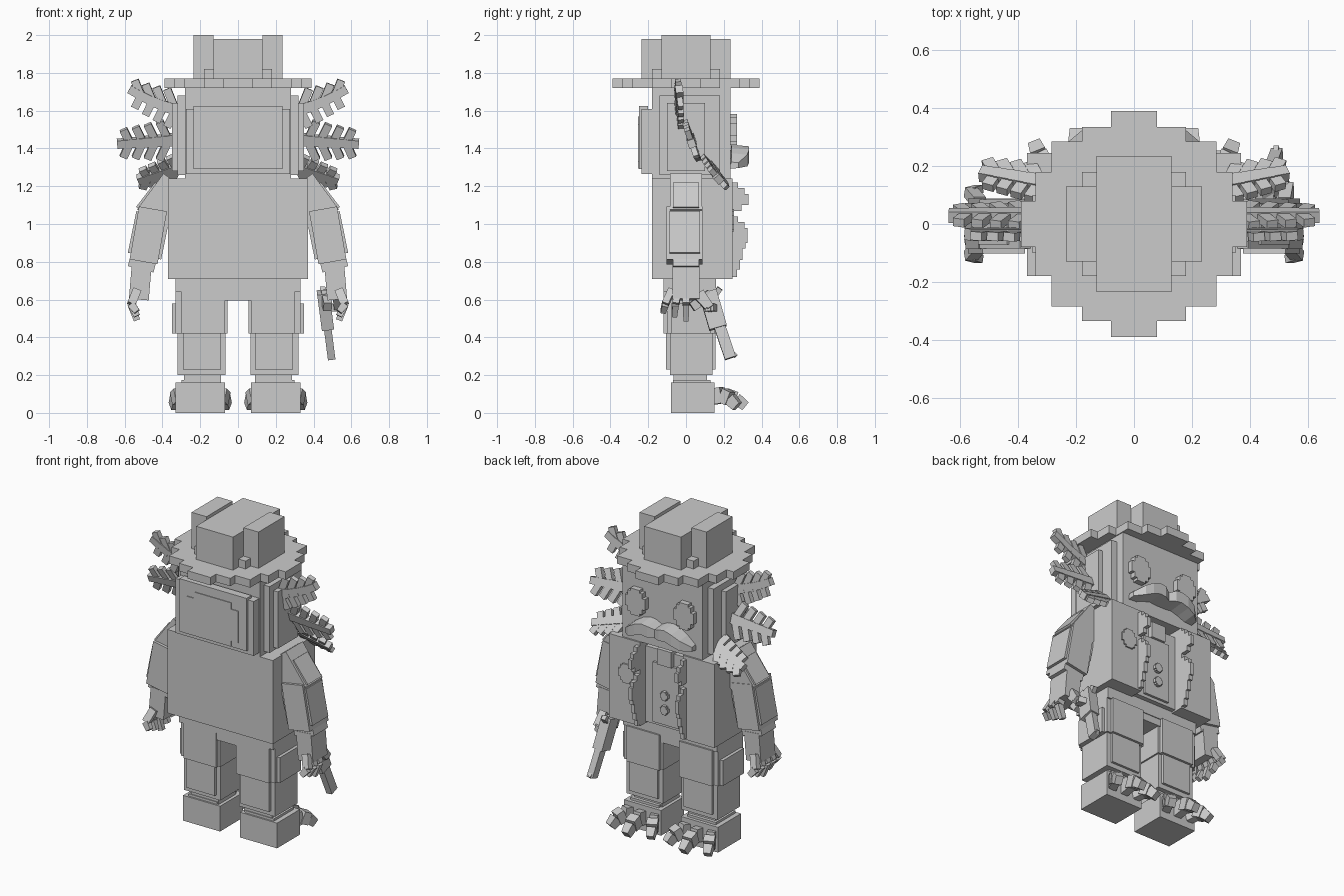
import bpy, bmesh
from mathutils import Vector, Matrix

cube = bpy.data.objects.get("Cube")
if cube:
    bpy.data.objects.remove(cube, do_unlink=True)

grey = bpy.data.materials.new("plain grey")
grey.use_nodes = True
COLOUR = (0.6, 0.6, 0.6, 1)
grey.diffuse_color = COLOUR
grey.node_tree.nodes["Principled BSDF"].inputs["Base Color"].default_value = COLOUR


class Part:
    """Collects blocks into one flat-shaded object."""
    def __init__(self, name):
        self.name, self.bm = name, bmesh.new()

    def box(self, x, y, z, side=1):
        size = [b - a for a, b in (x, y, z)]
        mid = Vector((side * sum(x) / 2, sum(y) / 2, sum(z) / 2))
        bmesh.ops.create_cube(self.bm, size=1, matrix=Matrix.Translation(mid) @ Matrix.Diagonal((*size, 1)))

    def beam(self, a, b, width, thick, up=(0, 1, 0), taper=1):
        """Block from a to b; thick is measured along up, width across it."""
        a, b = Vector(a), Vector(b)
        d = (b - a).normalized()
        w = d.cross(Vector(up)).normalized()
        u = w.cross(d)
        rot = Matrix((w, u, d)).transposed().to_4x4()
        m = Matrix.Translation((a + b) / 2) @ rot @ Matrix.Diagonal((width, thick, (b - a).length, 1))
        verts = bmesh.ops.create_cube(self.bm, size=1, matrix=m)["verts"]
        for v in verts:
            if (v.co - (a + b) / 2).dot(d) > 0:
                v.co = b + (v.co - b) * taper

    def disc(self, x, z, y, rx, rz, side=1):
        """Stepped round plate facing +y."""
        for fx, fz in ((.45, 1), (.72, .8), (1, .42)):
            self.box((x - rx * fx, x + rx * fx), y, (z - rz * fz, z + rz * fz), side)

    def done(self):
        bmesh.ops.recalc_face_normals(self.bm, faces=self.bm.faces)
        mesh = bpy.data.meshes.new(self.name)
        self.bm.to_mesh(mesh)
        self.bm.free()
        mesh.materials.append(grey)
        bpy.context.scene.collection.objects.link(bpy.data.objects.new(self.name, mesh))


def sym(r):
    return (-r, r)


SIDES = ((-1, "right"), (1, "left"))

# Hat: stepped round brim and a cross-shaped crown with raised sides
p = Part("hat_brim")
for hx, hy in ((.08, .39), (.18, .335), (.285, .285), (.34, .18), (.39, .08)):
    p.box(sym(hx), sym(hy), (1.72, 1.77))
p.done()
p = Part("hat_crown")
p.box(sym(.13), sym(.235), (1.77, 1.98))
p.box(sym(.18), sym(.18), (1.77, 1.82))
for s, side in SIDES:
    p.box((.13, .235), sym(.13), (1.77, 2.0), s)
p.done()

# Head with layered cheeks and a stepped back
p = Part("head")
p.box(sym(.28), (-.18, .235), (1.24, 1.72))
p.box(sym(.32), (-.14, .18), (1.26, 1.68))
p.box(sym(.35), (-.1, .1), (1.28, 1.64))
p.box(sym(.275), (-.235, -.1), (1.265, 1.61))
p.box(sym(.235), (-.25, -.2), (1.29, 1.625))
p.box(sym(.18), (-.255, -.2), (1.33, 1.53))
p.box(sym(.13), (-.255, -.2), (1.295, 1.57))
p.done()

# Eyes, and one badge on the jacket
for s, side in SIDES:
    p = Part(side + "_eye")
    p.disc(.17, 1.5, (.22, .27), .07, .083, s)
    p.done()
p = Part("badge")
p.disc(.245, 1.02, (.24, .254), .055, .06)
p.done()

# Moustache: full lobes rising beside the middle and drooping to blunt tips
p = Part("moustache")
STATIONS = ((0, 1.36, .035), (.04, 1.37, .045), (.08, 1.375, .045), (.13, 1.36, .045), (.18, 1.335, .04), (.235, 1.31, .018))
rings = []
for x, z, h in [(-a, b, c) for a, b, c in STATIONS[:0:-1]] + list(STATIONS):
    front = .24 + h * 2.1
    rings.append([p.bm.verts.new(c) for c in (
        (x, .23, z - h), (x, front, z - h * .75), (x, front, z + h * .8), (x, .24, z + h))])
for r, q in zip(rings, rings[1:]):
    for i in range(4):
        j = (i + 1) % 4
        p.bm.faces.new((r[i], r[j], q[j], q[i]))
p.bm.faces.new(rings[0])
p.bm.faces.new(rings[-1])
p.done()


# Feathery gills, three on each side
def gill(name, s, root, tip, up, bend, length, count=5):
    p = Part(name)
    root, tip, up = (Vector((s * v[0], v[1], v[2])) for v in (root, tip, up))
    up.normalize()
    axis = (tip - root).normalized()
    normal = axis.cross(up)

    def at(t):
        return root.lerp(tip, t) + up * bend * t * t
    for i in range(count):
        t = i / count
        p.beam(at(t), at(t + 1 / count), .06 - .02 * t, .04, normal)
        if i:
            reach = length * (1.1 - .45 * t)
            for d in (-1, 1):
                a = at(t)
                p.beam(a, a + up * d * reach + axis * reach * .45, .042, .03, normal)
    p.done()


for s, side in SIDES:
    gill(side + "_upper_gill", s, (.27, -.04, 1.59), (.575, -.03, 1.655), (0, -.1, 1), .06, .1)
    gill(side + "_middle_gill", s, (.3, .03, 1.45), (.64, .03, 1.425), (0, -.35, 1), 0, .105)
    gill(side + "_lower_gill", s, (.27, .13, 1.315), (.53, .175, 1.235), (0, -.7, .8), 0, .09)

# Jacket: back, sides, open front
p = Part("jacket")
p.box(sym(.37), (-.18, .13), (.71, 1.24))
for s, side in SIDES:
    p.box((.15, .37), (.1, .245), (.71, 1.24), s)
p.done()

# Stepped flaps along the jacket opening
for s, side in SIDES:
    p = Part(side + "_jacket_flap")
    for z0, z1, y in ((.72, .76, .27), (.76, .81, .285), (.81, .87, .3), (.87, .9, .315), (.9, .98, .325),
                      (.98, 1.01, .31), (1.01, 1.04, .275),
                      (1.07, 1.1, .295), (1.1, 1.16, .33), (1.16, 1.19, .31), (1.19, 1.22, .275)):
        p.box((.15, .175), (.23, y), (z0, z1), s)
    p.done()

# Vest and its buttons
p = Part("vest")
p.box(sym(.16), (.1, .19), (.72, 1.2))
p.box(sym(.09), (.15, .205), (.74, 1.12))
p.box(sym(.05), (.15, .22), (1.12, 1.22))
p.done()
p = Part("vest_buttons")
for z in (.84, .93):
    p.disc(0, z, (.18, .225), .026, .028)
p.done()

p = Part("hips")
p.box(sym(.33), (-.12, .16), (.64, .72))
p.box(sym(.3), (-.115, .155), (.595, .66))
p.done()

for s, side in SIDES:
    # Legs with raised panels
    p = Part(side + "_leg")
    p.box((.055, .33), (-.1, .15), (.42, .64), s)
    p.box((.085, .35), (-.08, .13), (.42, .58), s)
    p.box((.07, .3), (-.12, .17), (.42, .645), s)
    p.box((.065, .32), (-.085, .14), (.2, .42), s)
    p.box((.09, .29), (-.105, .155), (.23, .42), s)
    p.box((.09, .285), (-.065, .11), (.15, .21), s)
    p.done()

    # Feet with three bent toes, the outer two splayed
    p = Part(side + "_foot")
    p.box((.07, .33), (-.08, .15), (0, .16), s)
    p.box((.1, .3), (-.07, .13), (.16, .175), s)
    for i in (-1, 0, 1):
        run = 1 if i == 0 else .75
        a, b, c, d = [(s * (.2 + i * (.085 + spread)), .14 + y * run, z) for spread, y, z in
                      ((0, 0, .085), (.02, .07, .095), (.04, .125, .075), (.055, .175, .035))]
        p.beam(a, b, .05, .085, (0, 0, 1))
        p.beam(b, c, .065, .075, (0, 0, 1))
        p.beam(c, d, .055, .065, (0, 0, 1), .8)
    p.done()

    # Sleeves in overlapping layers, ending in a flared cuff
    p = Part(side + "_arm")
    p.beam((s * .33, 0, 1.22), (s * .47, 0, 1.03), .16, .17)
    p.beam((s * .36, 0, 1.16), (s * .46, 0, 1.03), .2, .14)
    p.beam((s * .45, -.007, 1.08), (s * .5, -.007, .8), .15, .19)
    p.beam((s * .45, -.007, 1.05), (s * .495, -.007, .83), .18, .16)
    p.beam((s * .495, 0, .84), (s * .515, 0, .76), .14, .14)
    p.done()

    # Hands with splayed fingers
    p = Part(side + "_hand")
    p.beam((s * .51, 0, .78), (s * .525, 0, .6), .105, .145)
    for i in range(5):
        y = (i - 2) * .038
        if s > 0 and i > 2:
            a, b, c = (.52, y, .64), (.53, .1 + y * .4, .56), (.47, .13 + y * .4, .55)
        else:
            a, b, c = (.535, y, .65), (.565, y * 1.45, .575), (.535, y * 1.6, .49 + abs(y) * .6)
        a, b, c = [(s * v[0], v[1], v[2]) for v in (a, b, c)]
        p.beam(a, b, .045, .036)
        p.beam(b, c, .042, .034, (0, 1, 0), .8)
    p.done()

# Pistol held in the left hand, pointing down
p = Part("pistol")
p.beam((.455, .13, .6), (.495, .235, .29), .04, .06)
p.beam((.45, .115, .64), (.475, .17, .45), .065, .095)
p.beam((.46, .13, .63), (.475, .03, .56), .045, .05, (0, 0, 1))
p.beam((.445, .15, .62), (.45, .18, .66), .03, .03)
p.beam((.49, .245, .32), (.493, .265, .3), .018, .02)
p.done()
